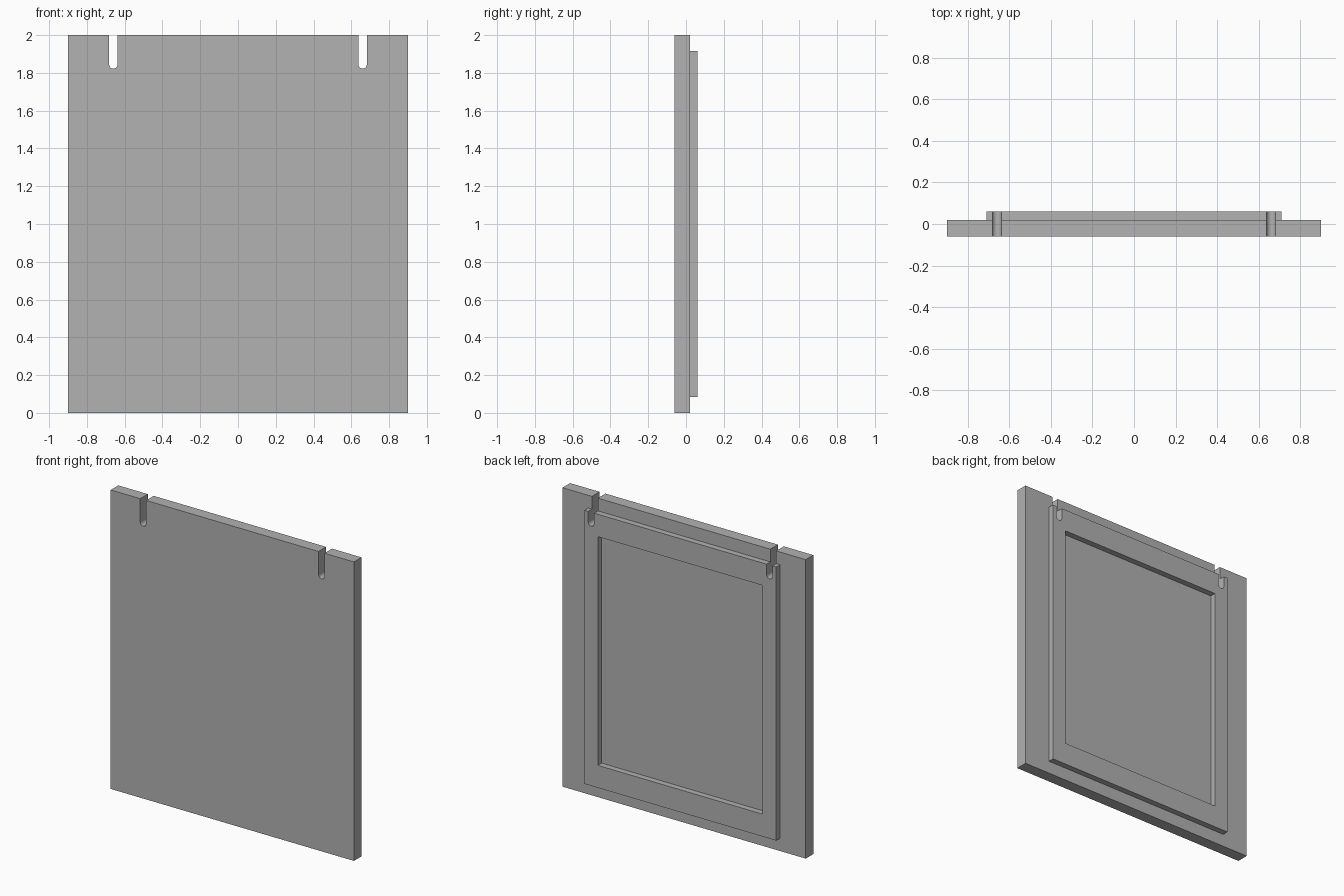
import bpy, bmesh, math

if "Cube" in bpy.data.objects:
    bpy.data.objects.remove(bpy.data.objects["Cube"])

SLOT_X, SLOT_R, SLOT_BOTTOM = 0.66, 0.022, 1.822

grey = bpy.data.materials.new("plain grey")
grey.use_nodes = True
colour = (0.445, 0.445, 0.445, 1)
grey.diffuse_color = colour
grey.node_tree.nodes["Principled BSDF"].inputs["Base Color"].default_value = colour


def rectangle(half_width, low, high):
    return [(-half_width, low), (half_width, low), (half_width, high), (-half_width, high)]


def slotted(half_width, low, high, steps=12):
    """Rectangle with two round-ended slots cut down from its top edge."""
    points = [(-half_width, low), (half_width, low), (half_width, high)]
    for centre in (SLOT_X, -SLOT_X):
        points.append((centre + SLOT_R, high))
        for i in range(steps + 1):
            a = -math.pi * i / steps
            points.append((centre + SLOT_R * math.cos(a),
                           SLOT_BOTTOM + SLOT_R + SLOT_R * math.sin(a)))
        points.append((centre - SLOT_R, high))
    points.append((-half_width, high))
    return points


def slab(name, outline, front, back):
    """Extrude an x-z outline from the front y to the back y."""
    bm = bmesh.new()
    face = bm.faces.new([bm.verts.new((x, front, z)) for x, z in outline])
    grown = bmesh.ops.extrude_face_region(bm, geom=[face], use_keep_orig=True)
    moved = [v for v in grown["geom"] if isinstance(v, bmesh.types.BMVert)]
    bmesh.ops.translate(bm, verts=moved, vec=(0, back - front, 0))
    bmesh.ops.recalc_face_normals(bm, faces=bm.faces)
    mesh = bpy.data.meshes.new(name)
    bm.to_mesh(mesh)
    bm.free()
    mesh.materials.append(grey)
    obj = bpy.data.objects.new(name, mesh)
    bpy.context.collection.objects.link(obj)
    return obj


# Main panel and the raised frame on its back
panel = slab("panel", slotted(0.9, 0, 2), -0.06, 0.02)
frame = slab("back_frame", slotted(0.71, 0.085, 1.915), 0.02, 0.06)

# Rectangular opening in the frame
cutter = slab("frame_opening_cutter", rectangle(0.61, 0.235, 1.765), 0, 0.1)
cutter.hide_render = True
cut = frame.modifiers.new("opening", 'BOOLEAN')
cut.operation = 'DIFFERENCE'
cut.solver = 'EXACT'
cut.object = cutter
bpy.context.view_layer.objects.active = frame
bpy.ops.object.modifier_apply(modifier=cut.name)
bpy.data.objects.remove(cutter)

# Smooth slot ends, crisp edges elsewhere
bpy.ops.object.select_all(action='DESELECT')
for obj in (panel, frame):
    obj.select_set(True)
bpy.ops.object.shade_smooth_by_angle(angle=math.radians(30))
